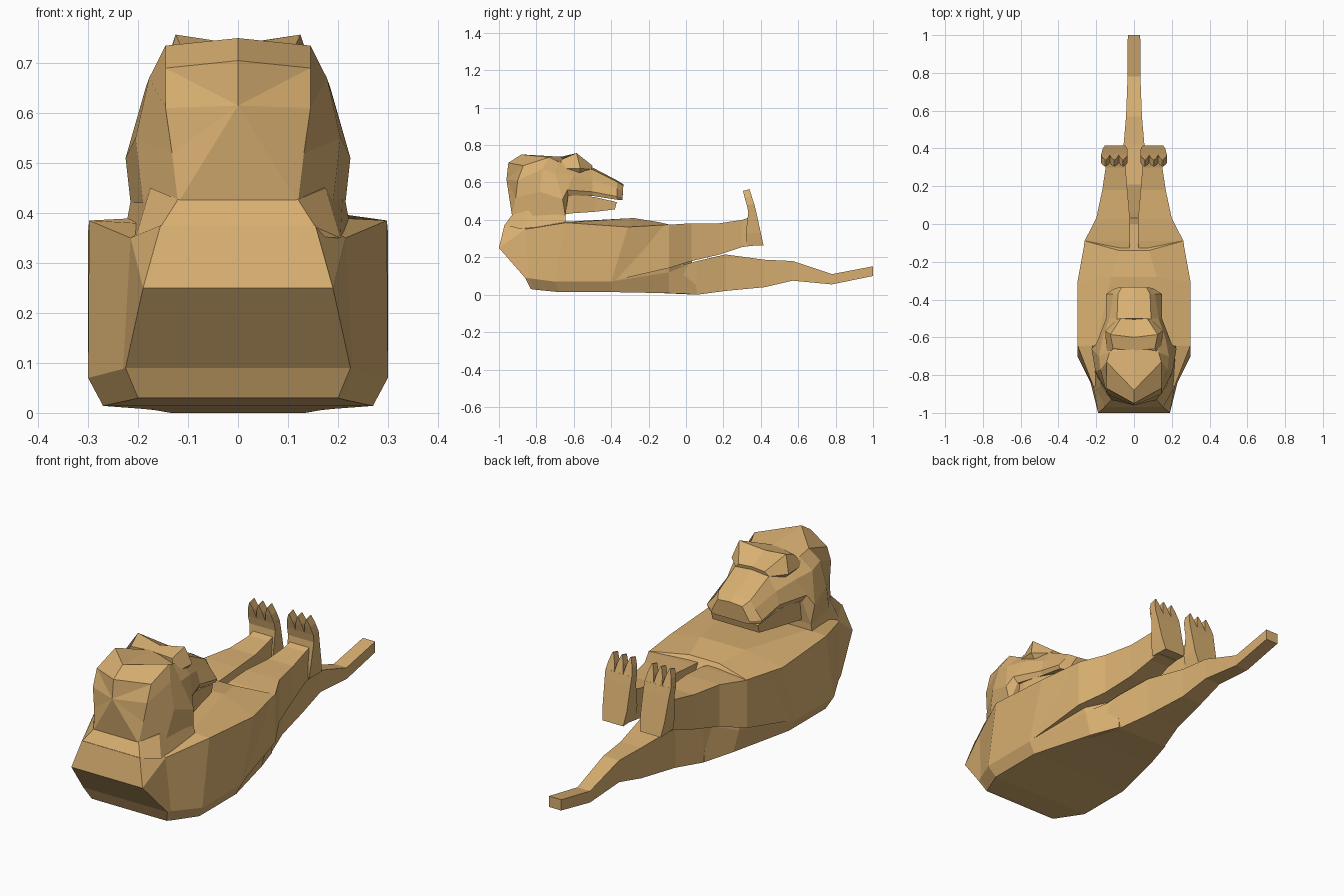
import bpy, bmesh

tan = bpy.data.materials.new("tan fur")
tan.diffuse_color = (0.69, 0.43, 0.165, 1)


def skin(name, rings, back=None, strips=False):
    """Join rings into a closed skin; 'back' is an apex for the first cap, 'strips' caps it in bands."""
    bm = bmesh.new()
    vs = [[bm.verts.new(p) for p in r] for r in rings]
    n = len(vs[0])
    for a, b in zip(vs, vs[1:]):
        for i in range(n):
            j = (i + 1) % n
            bm.faces.new((a[i], a[j], b[j], b[i]))
    f = vs[0]
    if back:
        c = bm.verts.new(back)
        for i in range(n):
            bm.faces.new((f[i], f[(i + 1) % n], c))
    elif strips:
        for i in range(n // 2 - 1):
            bm.faces.new((f[i], f[i + 1], f[n - 2 - i], f[n - 1 - i]))
    else:
        bm.faces.new(f)
    bm.faces.new(vs[-1])
    bmesh.ops.recalc_face_normals(bm, faces=bm.faces)
    me = bpy.data.meshes.new(name)
    bm.to_mesh(me)
    bm.free()
    me.materials.append(tan)
    ob = bpy.data.objects.new(name, me)
    bpy.context.collection.objects.link(ob)
    return ob


def sym(half):
    """Close a right-hand half ring with its mirror image."""
    return half + [(-x, y, z) for x, y, z in reversed(half) if x > 0]


def box(x0, x1, y0, y1, z0, z1):
    """Four-sided ring: near/low edge (y0, z0) and far/high edge (y1, z1)."""
    return [(x0, y0, z0), (x1, y0, z0), (x1, y1, z1), (x0, y1, z1)]


def pair(name, rings):
    for side, s in (("right", 1), ("left", -1)):
        skin(side + "_" + name, [[(s * x, y, z) for x, y, z in r] for r in rings])


# Torso: bottom corner, low side, high side, top
skin("torso", [sym(h) for h in [
    [(.20, -.83, .03), (.225, -.86, .09), (.19, -1, .25), (.155, -.97, .375)],
    [(.21, -.81, .027), (.23, -.84, .088), (.215, -.86, .35), (.17, -.86, .378)],
    [(.27, -.68, .014), (.30, -.70, .07), (.298, -.645, .385), (.20, -.645, .39)],
    [(.27, -.40, .014), (.30, -.40, .07), (.30, -.31, .362), (.12, -.28, .41)],
    [(.19, -.09, .008), (.22, -.09, .12), (.26, -.09, .375), (.08, -.14, .387)],
    [(.14, .06, .003), (.13, .035, .17), (.10, .03, .18), (.03, .0, .20)],
]], strips=True)

# Tail
tail = [(-.12, .18, .008, .13), (.06, .135, 0, .18), (.21, .09, .02, .215), (.42, .055, .04, .187),
        (.57, .042, .075, .18), (.78, .034, .055, .11), (1, .033, .10, .152)]
skin("tail", [box(-w, w, y, y, a, b) for y, w, a, b in tail])

# Hind legs
legs = [(-.40, .06, .297, .072, .33), (-.09, .02, .262, .143, .374), (.03, .022, .20, .18, .382),
        (.18, .035, .168, .215, .382), (.30, .045, .15, .255, .40), (.36, .045, .15, .262, .42)]
pair("leg", [box(x0, x1, y, y, a, b) for y, x0, x1, a, b in legs])

# Upright feet
pair("foot", [box(.045, .155, .32, .415, .265, .262),
              box(.036, .165, .32, .40, .33, .33),
              box(.034, .172, .333, .375, .44, .445),
              box(.034, .175, .325, .365, .48, .485)])

# Toes
for i in range(3):
    a = .034 + i * .047
    pair("toe_%d" % (i + 1), [box(a, a + .047, .325, .365, .478, .483),
                              box(a + .008, a + .039, .313, .352, .52, .525),
                              box(a + .021, a + .026, .305, .34, .555, .564)])

# Neck
skin("neck", [sym(h) for h in [
    [(.155, -.97, .372), (.205, -.88, .35), (.225, -.645, .37)],
    [(.12, -.93, .427), (.175, -.85, .45), (.21, -.645, .45)],
]])

# Head and muzzle: crown, crown corner, temple, cheek, lower corner
skin("head", [sym(h) for h in [
    [(0, -.95, .705), (.145, -.87, .69), (.145, -.90, .61), (.132, -.91, .52), (.12, -.93, .42)],
    [(0, -.88, .75), (.145, -.73, .735), (.178, -.77, .67), (.205, -.78, .55), (.19, -.82, .42)],
    [(0, -.66, .737), (.13, -.68, .71), (.185, -.70, .65), (.225, -.66, .51), (.215, -.645, .42)],
    [(0, -.62, .72), (.12, -.60, .68), (.165, -.60, .64), (.20, -.635, .56), (.18, -.63, .53)],
    [(0, -.50, .68), (.09, -.50, .67), (.13, -.50, .61), (.148, -.50, .55), (.14, -.50, .528)],
    [(0, -.37, .612), (.085, -.37, .605), (.11, -.37, .57), (.148, -.37, .525), (.14, -.37, .508)],
    [(0, -.333, .59), (.065, -.335, .583), (.085, -.337, .55), (.10, -.34, .52), (.095, -.34, .505)],
]], back=(0, -.96, .615))

# Lower jaw
jaw = [(-.70, .17, .42, .54), (-.60, .165, .435, .54), (-.48, .14, .443, .52), (-.37, .125, .456, .495)]
skin("jaw", [box(-w, w, y - .01, y, a, b) for y, w, a, b in jaw])

# Heavy brow
skin("brow", [sym(h) for h in [
    [(0, -.67, .737), (.11, -.66, .725), (.145, -.70, .675), (.12, -.66, .64)],
    [(0, -.60, .738), (.125, -.585, .757), (.152, -.565, .675), (.12, -.57, .64)],
    [(0, -.505, .693), (.07, -.50, .69), (.09, -.505, .67), (.06, -.51, .65)],
]])
